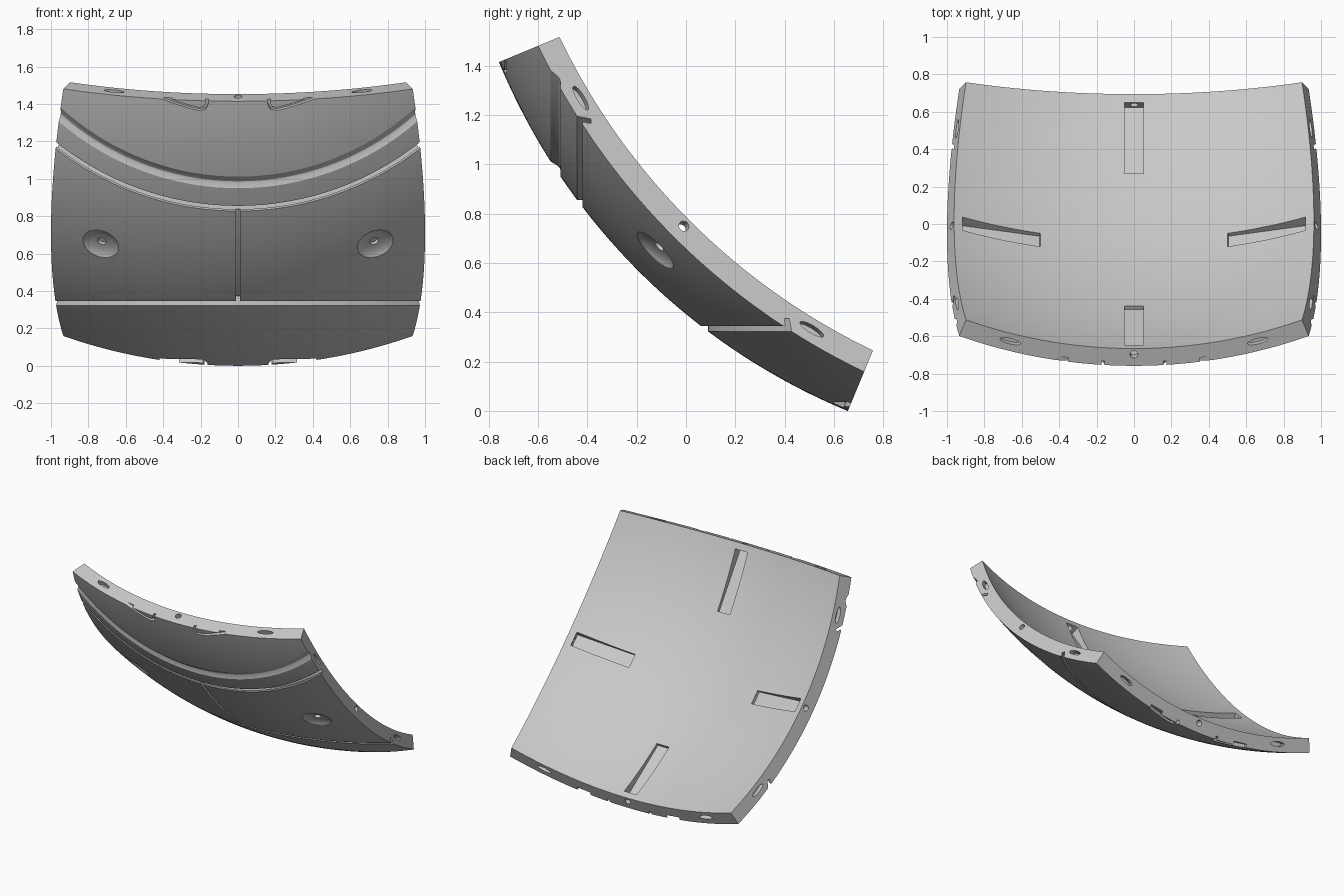
import bpy, bmesh
from math import sin, cos, tan, radians, sqrt, pi
from mathutils import Vector

if "Cube" in bpy.data.objects:
    bpy.data.objects.remove(bpy.data.objects["Cube"], do_unlink=True)

# Sphere that the panel is cut from, and the panel's own axes
HALF = radians(22.5)
R_OUT, R_IN = 1 / sin(HALF), 1 / sin(HALF) - 0.1
C = Vector((0, 1.656, R_OUT * cos(HALF)))
X = Vector((1, 0, 0))
N = Vector((0, -1, -1)).normalized()
V = Vector((0, -1, 1)).normalized()

grey = bpy.data.materials.new("panel grey")
grey.use_nodes = True
grey.diffuse_color = (0.58, 0.58, 0.58, 1)
grey.node_tree.nodes["Principled BSDF"].inputs["Base Color"].default_value = grey.diffuse_color


def make_object(name, bm):
    bmesh.ops.recalc_face_normals(bm, faces=bm.faces)
    mesh = bpy.data.meshes.new(name)
    bm.to_mesh(mesh)
    bm.free()
    obj = bpy.data.objects.new(name, mesh)
    bpy.context.collection.objects.link(obj)
    mesh.materials.append(grey)
    return obj


def loft(bm, loops):
    """Closed solid through equal loops of points."""
    rows = [[bm.verts.new(p) for p in loop] for loop in loops]
    count = len(rows[0])
    for a, b in zip(rows, rows[1:]):
        for i in range(count):
            j = (i + 1) % count
            bm.faces.new((a[i], a[j], b[j], b[i]))
    bm.faces.new(rows[0])
    bm.faces.new(rows[-1])


def sweep(bm, profile, place, start, end, steps):
    angles = [radians(start + (end - start) * i / steps) for i in range(steps + 1)]
    loft(bm, [[C + place(a, b, t) for a, b in profile] for t in angles])


def ellipse(centre, u, v, ru, rv, count=32):
    return [centre + u * ru * cos(2 * pi * i / count) + v * rv * sin(2 * pi * i / count)
            for i in range(count)]


def on_sphere(x, z, r):
    """Point of the outer face seen at (x, z), moved to radius r."""
    dz = z - C.z
    return C + Vector((x, -sqrt(R_OUT ** 2 - x * x - dz * dz), dz)).normalized() * r


def strip(bm, path, half_width, side):
    """Narrow groove along a path on the outer face."""
    loops = []
    for i, (x, z) in enumerate(path):
        x0, z0 = path[max(i - 1, 0)]
        x1, z1 = path[min(i + 1, len(path) - 1)]
        n = Vector((z0 - z1, x1 - x0)).normalized() * half_width
        loops.append([on_sphere(side * (x + s * n.x), z + s * n.y, r)
                      for s, r in ((-1, 2.59), (1, 2.59), (1, 2.66), (-1, 2.66))])
    loft(bm, loops)


# Curved panel
bm = bmesh.new()
bmesh.ops.create_grid(bm, x_segments=72, y_segments=72, size=1)
shell = bmesh.ops.extrude_face_region(bm, geom=bm.faces[:], use_keep_orig=True)
inner = {e for e in shell["geom"] if isinstance(e, bmesh.types.BMVert)}
for v in bm.verts:
    d = X * tan(v.co.x * HALF) + V * tan(v.co.y * HALF) + N
    v.co = C + d.normalized() * (R_IN if v in inner else R_OUT)
panel = make_object("curved_panel", bm)

first, second = bmesh.new(), bmesh.new()

# Two round grooves about the y axis: a soft step and an undercut slot
def about_y(y, r, t):
    return Vector((r * sin(t), y - C.y, -r * cos(t)))

soft_step = [(-0.55, 1.6), (-0.55, 1.402), (-0.535, 1.411), (-0.52, 1.42),
             (-0.512, 1.428), (-0.508, 1.44), (-0.508, 1.6)]
slot = [(-0.442, 1.7), (-0.442, 1.559), (-0.385, 1.559), (-0.385, 1.577),
        (-0.42, 1.577), (-0.42, 1.7)]
for profile in (soft_step, slot):
    sweep(first, profile, about_y, -52, 52, 140)

# Level groove about the z axis
level = [(0.345, 1.7), (0.345, 1.586), (0.375, 1.586), (0.375, 1.566),
         (0.318, 1.566), (0.318, 1.7)]
sweep(first, level, lambda z, r, t: Vector((r * sin(t), -r * cos(t), z - C.z)), -52, 52, 140)

# Upright groove in the middle
upright = [(-0.011, 2.585), (0.011, 2.585), (0.011, 2.7), (-0.011, 2.7)]
sweep(second, upright, lambda x, r, t: Vector((x, -r * cos(t), -r * sin(t))), 37, 52.6, 30)

for side in (-1, 1):
    # Round dish with a small centre hole
    w = Vector((side * 0.281, -0.682, -0.675)).normalized()
    u = w.cross(V).normalized()
    dish = ((2.66, 0.1), (2.609, 0.1), (2.598, 0.085), (2.59, 0.055),
            (2.588, 0.024), (2.57, 0.024))
    loft(first, [ellipse(C + w * h, u, w.cross(u), r, r, 40) for h, r in dish])
    # Narrow hooked grooves at the upper and lower edges
    strip(first, [(0.165, 1.46), (0.167, 1.4), (0.178, 1.378), (0.21, 1.373),
                  (0.27, 1.388), (0.36, 1.417), (0.47, 1.458)], 0.008, side)
    strip(first, [(0.17, -0.04), (0.171, 0.012), (0.185, 0.024), (0.24, 0.027),
                  (0.42, 0.03)], 0.009, side)

# Joints on each of the four edges
for E, T in ((X, V), (-X, V), (V, X), (-V, X)):
    d = N * cos(HALF) + E * sin(HALF)
    m = E * cos(HALF) - N * sin(HALF)
    # Tapered pocket on the inner face
    wedge = [(11.5, 2.45), (11.5, 2.535), (21.4, 2.578), (21.4, 2.45)]
    loft(first, [[C + (N * cos(radians(a)) + E * sin(radians(a))) * r + T * t
                  for a, r in wedge] for t in (-0.05, 0.05)])
    # Round hole from the edge into the pocket
    loft(second, [ellipse(C + d * 2.548 + m * h, d, T, 0.021, 0.021, 24)
                  for h in (-0.08, 0.05)])
    # Oval slots
    for phi in (-radians(15), radians(15)):
        out = d * cos(phi) + T * sin(phi)
        along = T * cos(phi) - d * sin(phi)
        loft(first, [ellipse(C + out * 2.558 + m * h, along, out, 0.056, 0.016)
                     for h in (-0.035, 0.05)])

# Cut the details into the panel
bpy.context.view_layer.objects.active = panel
panel.select_set(True)
for name, cutter_mesh in (("groove_cutter", first), ("hole_cutter", second)):
    cutter = make_object(name, cutter_mesh)
    cutter.hide_render = True
    cut = panel.modifiers.new(name, "BOOLEAN")
    cut.operation = "DIFFERENCE"
    cut.solver = "EXACT"
    cut.object = cutter
    bpy.ops.object.modifier_apply(modifier=cut.name)
    bpy.data.objects.remove(cutter, do_unlink=True)

bpy.ops.object.shade_smooth_by_angle(angle=radians(25))
weighted = panel.modifiers.new("clean_shading", "WEIGHTED_NORMAL")
weighted.keep_sharp = True
